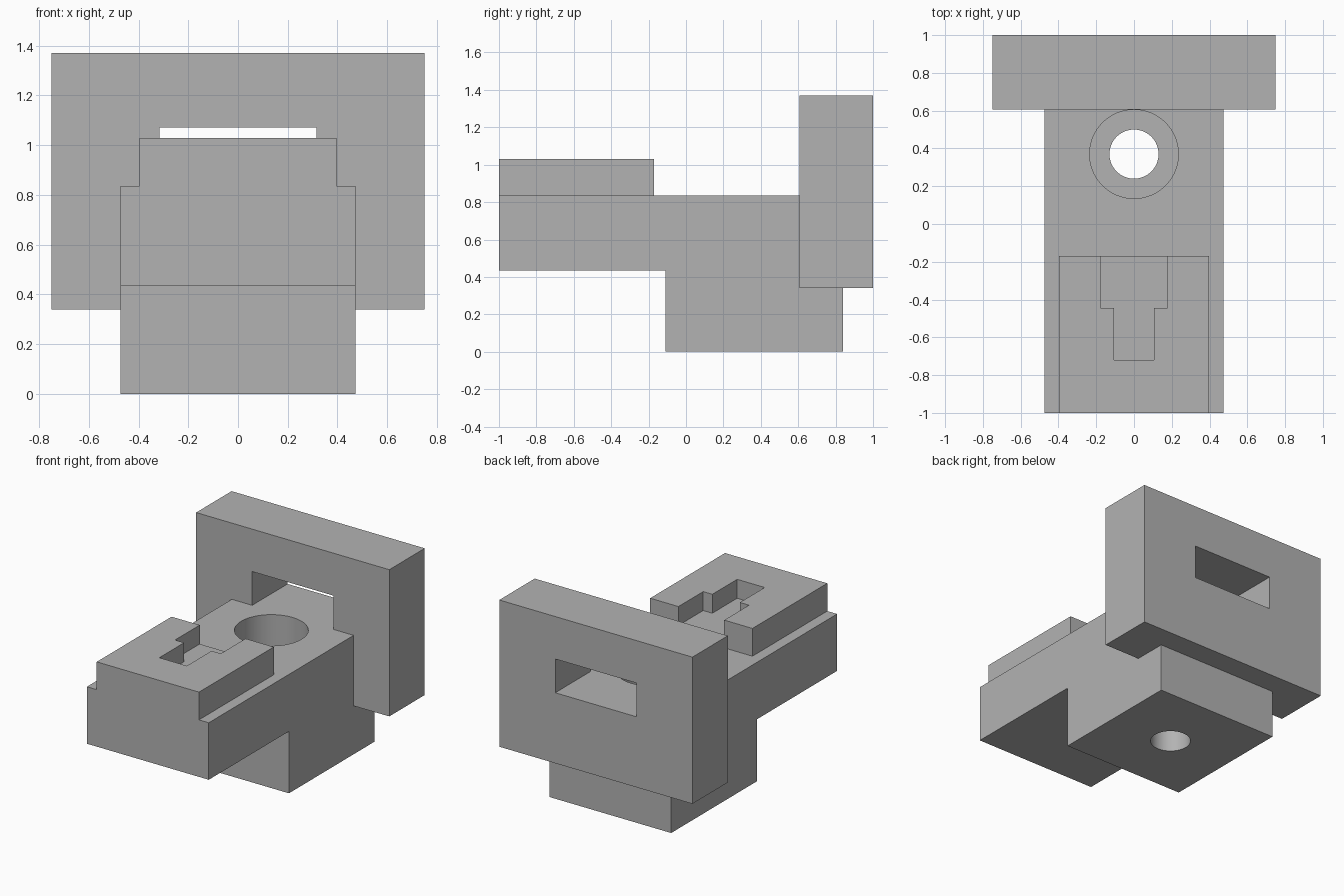
import bpy
import bmesh
from mathutils import Matrix, Vector

default = bpy.data.objects.get("Cube")
if default:
    bpy.data.objects.remove(default, do_unlink=True)

GREY = (0.45, 0.45, 0.45, 1.0)
grey = bpy.data.materials.new("plain grey")
grey.use_nodes = True
grey.diffuse_color = GREY
grey.node_tree.nodes["Principled BSDF"].inputs["Base Color"].default_value = GREY


def finish(name, bm):
    bmesh.ops.recalc_face_normals(bm, faces=bm.faces[:])
    mesh = bpy.data.meshes.new(name)
    bm.to_mesh(mesh)
    bm.free()
    mesh.materials.append(grey)
    obj = bpy.data.objects.new(name, mesh)
    bpy.context.collection.objects.link(obj)
    return obj


def prism(name, points, direction):
    """Extrude a closed outline of 3D points along a direction."""
    bm = bmesh.new()
    face = bm.faces.new([bm.verts.new(p) for p in points])
    result = bmesh.ops.extrude_face_region(bm, geom=[face], use_keep_orig=True)
    moved = [g for g in result["geom"] if isinstance(g, bmesh.types.BMVert)]
    bmesh.ops.translate(bm, verts=moved, vec=Vector(direction))
    return finish(name, bm)


def box(name, half_x, y0, y1, z0, z1):
    outline = [(-half_x, y0, z0), (half_x, y0, z0), (half_x, y1, z0), (-half_x, y1, z0)]
    return prism(name, outline, (0, 0, z1 - z0))


def cylinder(name, radius, y, z0, z1):
    bm = bmesh.new()
    bmesh.ops.create_cone(bm, cap_ends=True, segments=64, radius1=radius,
                          radius2=radius, depth=z1 - z0,
                          matrix=Matrix.Translation((0, y, (z0 + z1) / 2)))
    return finish(name, bm)


def cut(target, cutter):
    """Subtract the cutter from the target, then discard the cutter."""
    cutter.hide_render = True
    mod = target.modifiers.new("cut", 'BOOLEAN')
    mod.operation = 'DIFFERENCE'
    mod.solver = 'EXACT'
    mod.object = cutter
    bpy.context.view_layer.objects.active = target
    bpy.ops.object.modifier_apply(modifier=mod.name)
    bpy.data.objects.remove(cutter, do_unlink=True)


TOP = 0.835       # top of the main block
PLATE_Y = 0.607   # front of the rear plate
PLATE_Z = 0.34    # underside of the rear plate
HALF = 0.473

# Main block: stepped side profile, notched to receive the rear plate
side = [(-1, 0.435), (-0.11, 0.435), (-0.11, 0), (0.84, 0),
        (0.84, PLATE_Z), (PLATE_Y, PLATE_Z), (PLATE_Y, TOP), (-1, TOP)]
body = prism("main_block", [(-HALF, y, z) for y, z in side], (2 * HALF, 0, 0))

# Vertical counterbored hole
cut(body, cylinder("bore_cutter", 0.13, 0.37, -0.1, 1.0))
cut(body, cylinder("counterbore_cutter", 0.235, 0.37, 0.43, 1.0))

# Rear plate with a window above the block
plate = box("rear_plate", 0.75, PLATE_Y, 1.0, PLATE_Z, 1.37)
cut(plate, box("window_cutter", 0.315, 0.5, 1.1, TOP, 1.072))

# Raised front pad with a stepped slot open to the rear
pad = box("front_pad", 0.397, -1.0, -0.17, TOP, 1.03)
half_slot = [(0.107, -0.72), (0.107, -0.445), (0.178, -0.445), (0.178, -0.1)]
slot = half_slot + [(-x, y) for x, y in reversed(half_slot)]
cut(pad, prism("slot_cutter", [(x, y, 0.897) for x, y in slot], (0, 0, 0.3)))

# Smooth the round walls while keeping hard edges
bpy.ops.object.select_all(action='DESELECT')
body.select_set(True)
bpy.context.view_layer.objects.active = body
bpy.ops.object.shade_smooth_by_angle(angle=0.5)
